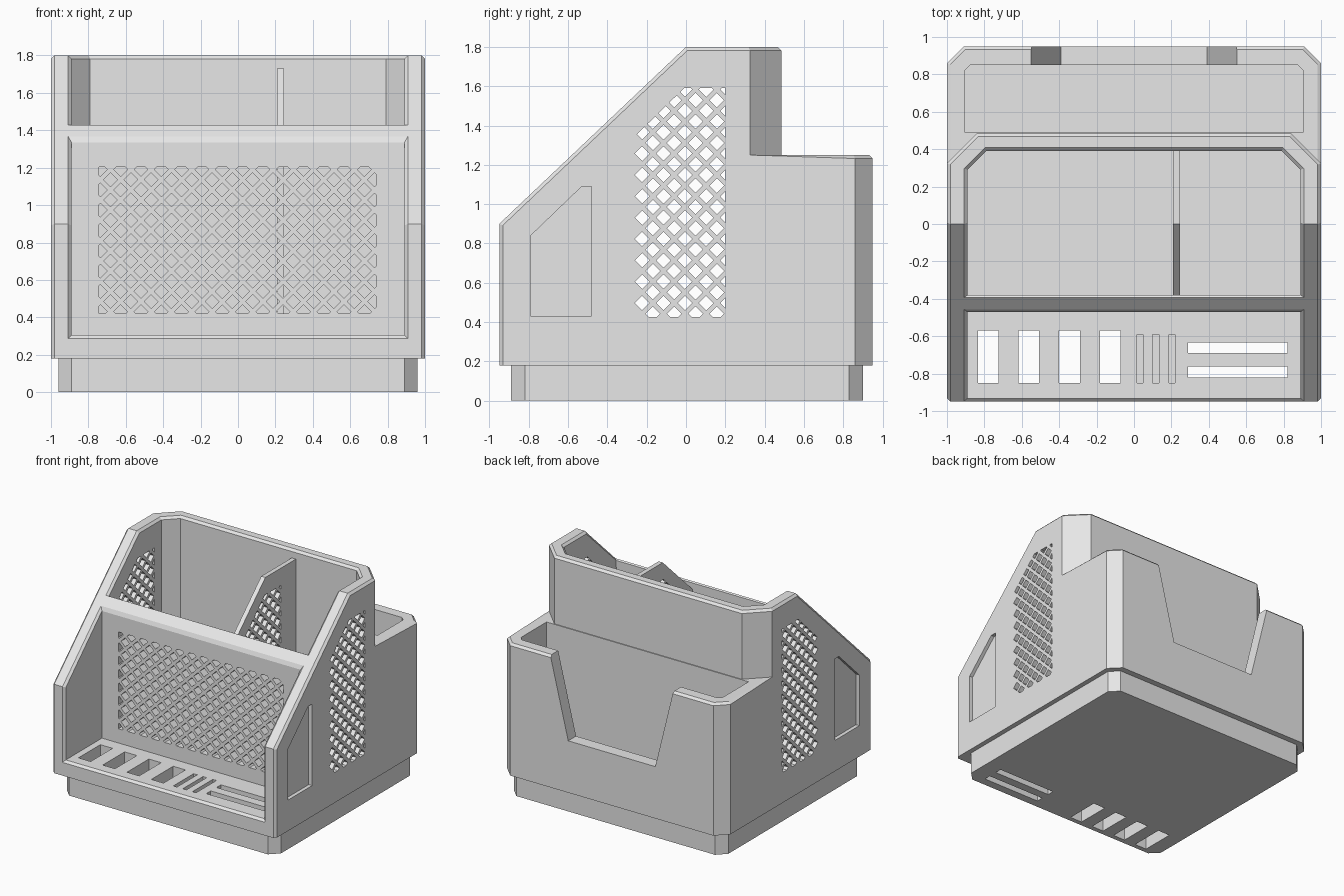
import bpy, bmesh
from math import ceil
from mathutils import Vector

default = bpy.data.objects.get("Cube")
if default:
    bpy.data.objects.remove(default, do_unlink=True)

grey = bpy.data.materials.new("light grey plastic")
grey.use_nodes = True
grey.diffuse_color = (0.8, 0.8, 0.8, 1)
grey.node_tree.nodes["Principled BSDF"].inputs["Base Color"].default_value = (0.8, 0.8, 0.8, 1)

PLACE = {
    "X": lambda a, b, c: (c, a, b),
    "Y": lambda a, b, c: (a, c, b),
    "Z": lambda a, b, c: (a, b, c),
}


def prism(name, polygons, axis, lo, hi):
    """Extrude one or more flat polygons along an axis."""
    bm = bmesh.new()
    for pts in polygons:
        low = [bm.verts.new(PLACE[axis](a, b, lo)) for a, b in pts]
        high = [bm.verts.new(PLACE[axis](a, b, hi)) for a, b in pts]
        bm.faces.new(low)
        bm.faces.new(high)
        for i in range(len(pts)):
            j = (i + 1) % len(pts)
            bm.faces.new((low[i], low[j], high[j], high[i]))
    bmesh.ops.recalc_face_normals(bm, faces=bm.faces)
    mesh = bpy.data.meshes.new(name)
    bm.to_mesh(mesh)
    bm.free()
    mesh.materials.append(grey)
    obj = bpy.data.objects.new(name, mesh)
    bpy.context.collection.objects.link(obj)
    return obj


def combine(obj, tool, operation="DIFFERENCE", keep=False):
    """Apply a boolean and discard the tool."""
    mod = obj.modifiers.new("cut", "BOOLEAN")
    mod.operation = operation
    mod.solver = "EXACT"
    mod.object = tool
    bpy.context.view_layer.update()
    graph = bpy.context.evaluated_depsgraph_get()
    mesh = bpy.data.meshes.new_from_object(obj.evaluated_get(graph))
    obj.modifiers.clear()
    obj.data = mesh
    if not keep:
        bpy.data.objects.remove(tool, do_unlink=True)


def rect(x0, x1, y0, y1):
    return [(x0, y0), (x1, y0), (x1, y1), (x0, y1)]


def mirrored(half):
    """Close a half outline by mirroring it across the first coordinate."""
    return half + [(-a, b) for a, b in reversed(half)]


def lattice(name, region, start, axis, lo, hi, pitch=0.1086, r=0.037):
    """Staggered diamond holes trimmed to a region."""
    a1, b1 = (max(p[k] for p in region) for k in (0, 1))
    polys = []
    for i in range(ceil((a1 - start[0]) / pitch * 2) + 1):
        for j in range(ceil((b1 - start[1]) / pitch * 2) + 1):
            if (i + j) % 2 == 0:
                a, b = start[0] + i * pitch / 2, start[1] + j * pitch / 2
                polys.append([(a - r, b), (a, b - r), (a + r, b), (a, b + r)])
    holes = prism(name, polys, axis, lo, hi)
    combine(holes, prism("trim", [region], axis, lo + 0.02, hi - 0.02), "INTERSECT")
    holes.hide_render = True
    return holes


# Body block with clipped rear corners
body = prism("organizer_body", [mirrored([(1, -0.95), (1, 0.86), (0.91, 0.95)])], "Z", 0.18, 1.8)

# Sloping front, low rear step, and the three compartments
combine(body, prism("slope", [[(-1.26, 0.606), (0, 1.8), (0, 2.2), (-1.26, 2.2)]], "X", -1.2, 1.2))
combine(body, prism("rear_step", [mirrored([(1.1, 1.1), (1.1, 0.225), (0.84, 0.485)])], "Z", 1.25, 2.2))
combine(body, prism("front_bay", [rect(-0.89, 0.89, -1.1, -0.47)], "Z", 0.305, 2.2))
combine(body, prism("middle_bay", [mirrored([(0.89, -0.38), (0.89, 0.29), (0.79, 0.39)])], "Z", 0.3, 2.2))
combine(body, prism("rear_pocket", [mirrored([(0.905, 0.492), (0.905, 0.82), (0.875, 0.85)])], "Z", 0.3, 1.5))
combine(body, prism("rear_notch", [mirrored([(0.39, 0.6), (0.575, 1.35)])], "Y", 0.8, 1.1))

# Small chamfers on the upper rims and the front opening
bm = bmesh.new()
bm.from_mesh(body.data)
bmesh.ops.remove_doubles(bm, verts=bm.verts, dist=0.0005)
bmesh.ops.dissolve_limit(bm, angle_limit=0.01, verts=bm.verts, edges=bm.edges)
bm.normal_update()


def is_rim(edge):
    if len(edge.link_faces) != 2 or not edge.is_convex:
        return False
    mid = (edge.verts[0].co + edge.verts[1].co) / 2
    low, high = sorted((f.normal for f in edge.link_faces), key=lambda n: n.z)
    in_pocket = abs(mid.x) < 0.95 and 0.4 < mid.y < 0.9 and mid.z < 1.3
    top_rim = high.z > 0.5 and abs(low.z) < 0.1 and mid.z > 0.85
    if top_rim:
        return not in_pocket and not (low.y < -0.9 and mid.y < -0.9)
    return mid.y < -0.94 and mid.z > 0.25 and min(low.y, high.y) < -0.9


bmesh.ops.bevel(bm, geom=[e for e in bm.edges if is_rim(e)], offset=0.018,
                segments=1, affect="EDGES", clamp_overlap=True)
bm.to_mesh(body.data)
bm.free()

# Base plinth
base = prism("base_plinth", [mirrored([(0.89, -0.89), (0.96, -0.82), (0.96, 0.83), (0.89, 0.9)])],
             "Z", 0, 0.18)

# Slots in the front floor, some passing through the base
through = [rect(x, x + 0.11, -0.85, -0.57) for x in (-0.835, -0.617, -0.4, -0.182)]
through += [rect(0.29, 0.82, y, y + 0.057) for y in (-0.69, -0.82)]
slots = prism("through_slots", through, "Z", -0.1, 0.5)
combine(base, slots, keep=True)
combine(body, slots)
thin = [rect(x, x + 0.033, -0.85, -0.59) for x in (0.015, 0.1, 0.187)]
combine(body, prism("card_slots", thin, "Z", 0.21, 0.5))

# Shallow recess on each side
recess = [(-0.79, 0.43), (-0.48, 0.43), (-0.48, 1.09), (-0.53, 1.09), (-0.79, 0.84)]
for side in (-1, 1):
    combine(body, prism("side_recess", [recess], "X", *sorted((side * 0.97, side * 1.1))))

# Upright divider in the middle bay
divider = prism("bay_divider", [[(-0.38, 0.29), (0.4, 0.29), (0.4, 1.73), (0, 1.73), (-0.38, 1.37)]],
                "X", 0.208, 0.245)

# Diamond lattices through the sides, divider and inner front wall
side_region = [(-0.26, 0.425), (0.2, 0.425), (0.2, 1.59), (-0.01, 1.59), (-0.26, 1.345)]
side_holes = lattice("side_lattice", side_region, (-0.223, 0.497 - 0.1086), "X", -1.1, 1.1)
combine(divider, side_holes, keep=True)
combine(body, side_holes)
front_holes = lattice("front_lattice", rect(-0.743, 0.738, 0.42, 1.205), (-0.736, 0.43), "Y", -0.6, -0.25)
combine(body, front_holes)
